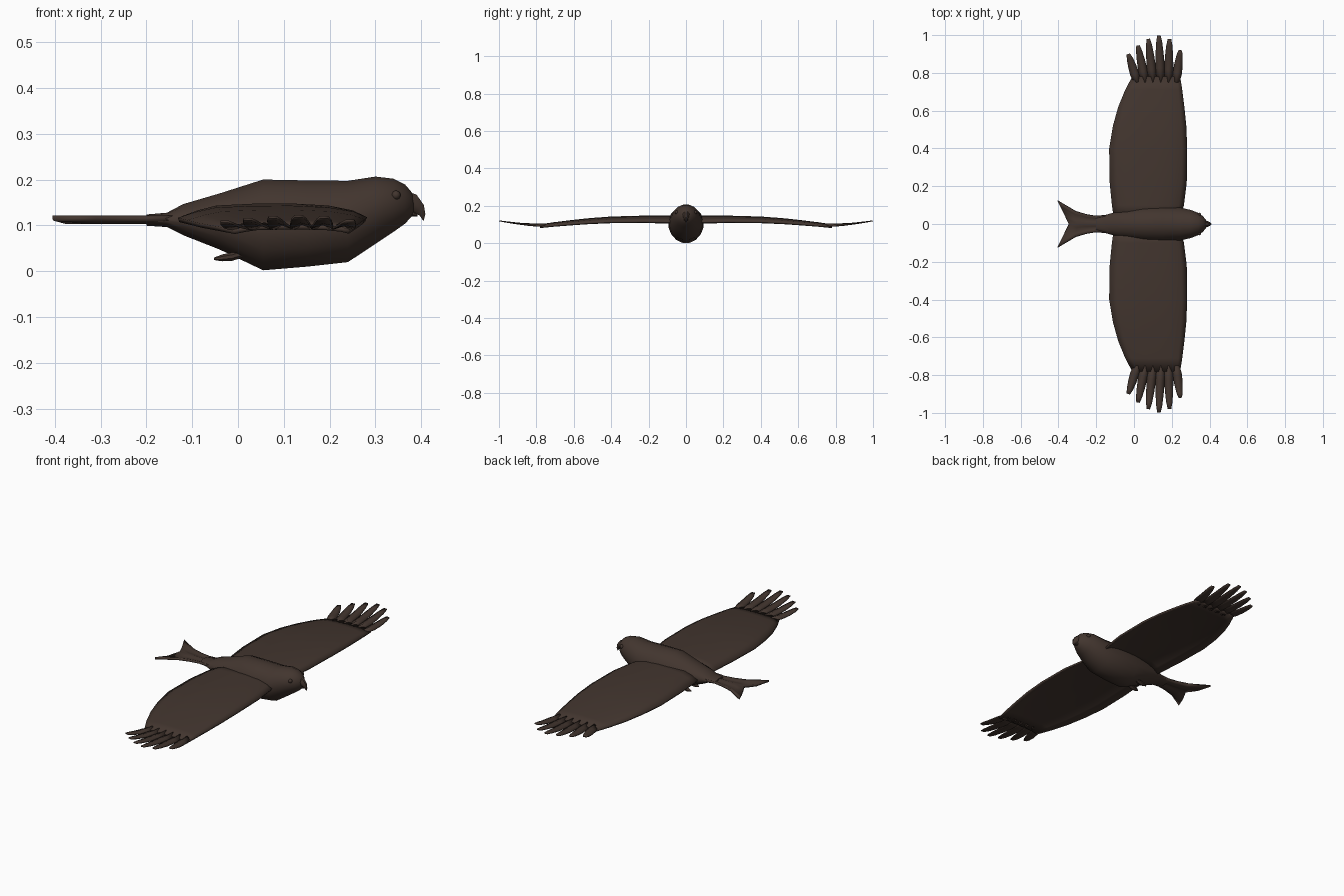
import bpy
import bmesh
import math
from mathutils import Vector

if "Cube" in bpy.data.objects:
    bpy.data.objects.remove(bpy.data.objects["Cube"], do_unlink=True)

# One dark brown for the whole bird
brown = bpy.data.materials.new("dark_brown_plumage")
brown.use_nodes = True
colour = (0.055, 0.036, 0.028, 1)
brown.diffuse_color = colour
bsdf = brown.node_tree.nodes["Principled BSDF"]
bsdf.inputs["Base Color"].default_value = colour
bsdf.inputs["Roughness"].default_value = 0.9


def finish(name, bm, mirror=False, thickness=0, angle=40):
    if not thickness:
        bmesh.ops.recalc_face_normals(bm, faces=bm.faces)
    mesh = bpy.data.meshes.new(name)
    bm.to_mesh(mesh)
    bm.free()
    mesh.materials.append(brown)
    ob = bpy.data.objects.new(name, mesh)
    bpy.context.collection.objects.link(ob)
    if thickness:
        mod = ob.modifiers.new("thickness", 'SOLIDIFY')
        mod.thickness = thickness
        mod.offset = 0
    if mirror:
        mod = ob.modifiers.new("mirror", 'MIRROR')
        mod.use_axis = (False, True, False)
    bpy.ops.object.select_all(action='DESELECT')
    ob.select_set(True)
    bpy.context.view_layer.objects.active = ob
    bpy.ops.object.shade_smooth_by_angle(angle=math.radians(angle))
    return ob


def loft(name, rings, sides, y=0, **kw):
    """Rings are (x, z, half width, half height, tilt in degrees)."""
    bm = bmesh.new()
    loops = []
    for x, z, w, h, tilt in rings:
        t = math.radians(tilt)
        loop = []
        for i in range(sides):
            a = math.tau * (i + 0.5) / sides
            up = h * math.sin(a)
            loop.append(bm.verts.new((x + up * math.sin(t), y + w * math.cos(a),
                                      z + up * math.cos(t))))
        loops.append(loop)
    for a, b in zip(loops, loops[1:]):
        for i in range(sides):
            j = (i + 1) % sides
            bm.faces.new((a[i], a[j], b[j], b[i]))
    bm.faces.new(loops[0])
    bm.faces.new(loops[-1])
    return finish(name, bm, **kw)


def sheet(name, rows, **kw):
    bm = bmesh.new()
    grid = [[bm.verts.new(p) for p in row] for row in rows]
    for a, b in zip(grid, grid[1:]):
        for i in range(len(a) - 1):
            bm.faces.new((a[i], a[i + 1], b[i + 1], b[i]))
    return finish(name, bm, **kw)


# Body and head: x, bottom, top, half width
profile = [(-0.20, 0.099, 0.124, 0.035), (-0.155, 0.096, 0.128, 0.048),
           (-0.12, 0.078, 0.147, 0.058), (-0.04, 0.046, 0.171, 0.076),
           (0.055, 0.0, 0.202, 0.092), (0.15, 0.008, 0.2, 0.096),
           (0.24, 0.018, 0.199, 0.09), (0.30, 0.058, 0.208, 0.076),
           (0.34, 0.085, 0.203, 0.06), (0.365, 0.103, 0.19, 0.042),
           (0.38, 0.12, 0.172, 0.024), (0.385, 0.132, 0.16, 0.012)]
loft("body", [(x, (b + t) / 2, w, (t - b) / 2, 0) for x, b, t, w in profile], 16)

# Hooked beak and lower bill
loft("upper_beak", [(0.365, 0.152, 0.024, 0.026, 0), (0.383, 0.148, 0.018, 0.022, 20),
                    (0.396, 0.136, 0.012, 0.014, 50), (0.403, 0.123, 0.006, 0.007, 75),
                    (0.405, 0.111, 0.001, 0.001, 90)], 8)
loft("lower_beak", [(0.36, 0.13, 0.017, 0.014, 0), (0.382, 0.126, 0.011, 0.007, 0),
                    (0.392, 0.122, 0.004, 0.003, 0)], 8)

# Eyes
bm = bmesh.new()
bmesh.ops.create_uvsphere(bm, u_segments=12, v_segments=8, radius=0.01)
bmesh.ops.translate(bm, vec=Vector((0.345, 0.05, 0.166)), verts=bm.verts)
finish("eyes", bm, mirror=True)

# Cambered wings: y, trailing x, leading x, crest height, edge droop
stations = [(0.03, -0.105, 0.24, 0.143, 0.035), (0.1, -0.115, 0.262, 0.143, 0.033),
            (0.22, -0.127, 0.277, 0.143, 0.03), (0.4, -0.13, 0.28, 0.138, 0.026),
            (0.52, -0.11, 0.275, 0.129, 0.022), (0.62, -0.082, 0.265, 0.118, 0.018),
            (0.71, -0.045, 0.254, 0.107, 0.014), (0.78, -0.008, 0.243, 0.096, 0.01)]
camber = [(0, 1), (0.1, 0.5), (0.2, 0.15), (0.4, 0.02), (0.6, 0),
          (0.8, 0.15), (0.93, 0.5), (1, 0.95)]
sheet("wings", [[(t + (l - t) * u, y, z - d * c) for u, c in camber]
                for y, t, l, z, d in stations], mirror=True, thickness=0.01)

# Fanned, ridged wing-tip feathers
tips = [(-0.03, 0.9), (0.021, 0.945), (0.076, 0.98), (0.132, 0.998),
        (0.188, 0.98), (0.245, 0.92)]
blade = [(0, 0.017), (0.3, 0.024), (0.6, 0.021), (0.85, 0.016), (1, 0.009)]
for n, (tx, ty) in enumerate(tips):
    root = Vector((0.018 + 0.041 * n, 0.75, 0.092))
    tip = Vector((tx, ty, 0.09 + 0.03 * (ty - 0.75) / 0.25))
    side = Vector((tip.y - root.y, root.x - tip.x, 0)).normalized()
    rows = []
    for f, w in blade:
        mid = root.lerp(tip, f)
        mid.z -= 0.006 * math.sin(math.pi * f)
        ridge = Vector((0, 0, 0.012 * (1 - f)))
        rows.append([mid - side * w, mid + ridge, mid + side * w])
    sheet(f"tip_feather_{n + 1}", rows, mirror=True, thickness=0.005)

# Forked tail: x at the middle, half width, extra sweep at the sides
tail = [(-0.11, 0.05, 0), (-0.2, 0.042, 0), (-0.25, 0.05, 0),
        (-0.3, 0.068, 0.01), (-0.345, 0.125, 0.06)]
across = [k / 4 for k in range(-4, 5)]
sheet("tail", [[(x - s * abs(v), w * v, 0.112 + 0.004 * math.cos(math.tau * v))
                for v in across] for x, w, s in tail], thickness=0.011)

# Tucked feet
loft("feet", [(-0.052, 0.027, 0.004, 0.003, 0), (-0.035, 0.029, 0.012, 0.008, 0),
              (-0.012, 0.032, 0.012, 0.01, 0), (0.02, 0.042, 0.008, 0.01, 0)],
     8, y=0.032, mirror=True)
